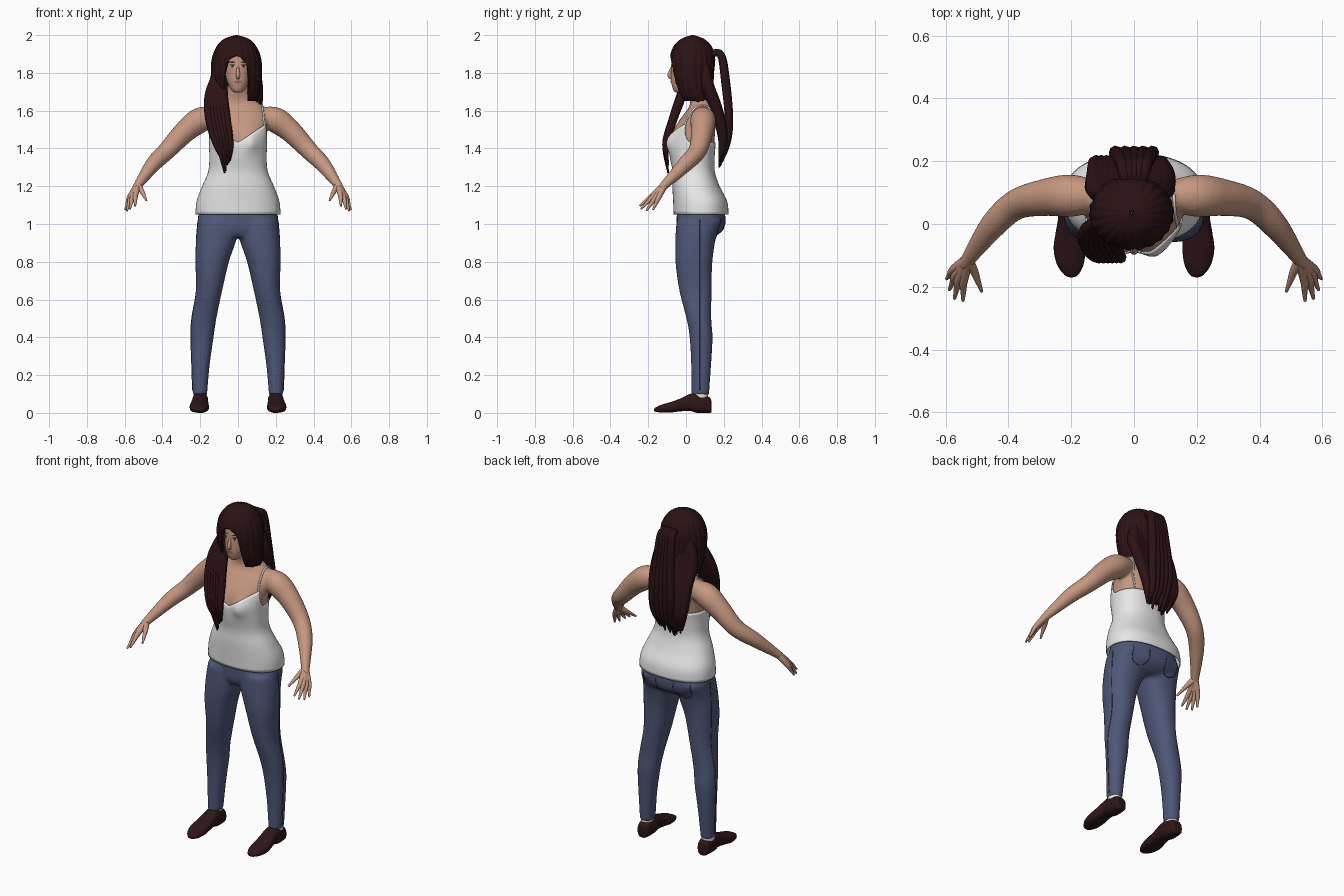
import bpy, bmesh, math, random
from mathutils import Vector
from mathutils.bvhtree import BVHTree

random.seed(4)
cube = bpy.data.objects.get("Cube")
if cube:
    bpy.data.objects.remove(cube, do_unlink=True)


def material(name, *rgb):
    mat = bpy.data.materials.new(name)
    mat.use_nodes = True
    mat.diffuse_color = (*rgb, 1)
    mat.node_tree.nodes["Principled BSDF"].inputs["Base Color"].default_value = (*rgb, 1)
    return mat


SKIN = material("skin", .56, .31, .215)
LIPS = material("lips", .36, .14, .11)
WHITE = material("white cloth", .84, .84, .84)
DENIM = material("denim", .078, .095, .185)
SEAM = material("dark denim", .035, .042, .09)
HAIR = material("dark auburn hair", .024, .006, .007)
SHOE = material("dark leather", .028, .008, .009)
EYE = material("eye white", .6, .57, .54)
IRIS = material("iris", .03, .02, .015)


def spline(rows, steps=6):
    """Smooth rows of numbers with a Catmull-Rom curve."""
    ends = [rows[0], *rows, rows[-1]]
    out = []
    for quad in zip(ends, ends[1:], ends[2:], ends[3:]):
        for k in range(steps):
            t = k / steps
            out.append([b + .5 * t * (c - a + t * (2 * a - 5 * b + 4 * c - d
                        + t * (3 * (b - c) + d - a))) for a, b, c, d in zip(*quad)])
    return out + [list(rows[-1])]


def unit(angle, power):
    """Point on a unit superellipse."""
    c, s = math.cos(angle), math.sin(angle)
    return (math.copysign(abs(c) ** (2 / power), c), math.copysign(abs(s) ** (2 / power), s))


def angles(count):
    return [2 * math.pi * k / count for k in range(count)]


def build(name, shells, mat, capped=True):
    """Skin each list of rings and gather the shells in one object."""
    bm = bmesh.new()
    for rings in shells:
        loops = [[bm.verts.new(p) for p in ring] for ring in rings]
        n = len(loops[0])
        for low, high in zip(loops, loops[1:]):
            for k in range(n):
                bm.faces.new((low[k], low[(k + 1) % n], high[(k + 1) % n], high[k]))
        if capped:
            bm.faces.new(loops[0])
            bm.faces.new(loops[-1])
    bmesh.ops.recalc_face_normals(bm, faces=bm.faces)
    mesh = bpy.data.meshes.new(name)
    bm.to_mesh(mesh)
    bm.free()
    mesh.materials.append(mat)
    mesh.shade_smooth()
    obj = bpy.data.objects.new(name, mesh)
    bpy.context.collection.objects.link(obj)
    return obj


def loft(rows, side=1, power=2.2, count=32):
    """Horizontal rings from rows of x, y, z, x radius, y radius."""
    return [[(side * (x + rx * u), y + ry * v, z)
             for u, v in (unit(a, power) for a in angles(count))]
            for x, y, z, rx, ry in spline(rows)]


def tube(rows, side=1, count=12, steps=6):
    """Round tube along rows of x, y, z, radius."""
    pts = spline(rows, steps)
    rings = []
    for i, (x, y, z, r) in enumerate(pts):
        ahead, behind = pts[min(i + 1, len(pts) - 1)], pts[max(i - 1, 0)]
        tangent = (Vector(ahead[:3]) - Vector(behind[:3])).normalized()
        u = tangent.cross(Vector((.9, .1, .4))).normalized()
        v = tangent.cross(u)
        ring = [Vector((x, y, z)) + r * (math.cos(a) * u + math.sin(a) * v) for a in angles(count)]
        rings.append([(side * p.x, p.y, p.z) for p in ring])
    return rings


def fuse(obj, voxel):
    """Merge overlapping shells into one soft surface."""
    mod = obj.modifiers.new("fuse", "REMESH")
    mod.mode, mod.voxel_size, mod.use_smooth_shade = "VOXEL", voxel, True
    soft = obj.modifiers.new("soften", "SMOOTH")
    soft.factor, soft.iterations = .5, 6


def surface(obj):
    bpy.context.view_layer.update()
    return BVHTree.FromObject(obj, bpy.context.evaluated_depsgraph_get())


def project(tree, origin, direction, lift):
    hit, normal, _, _ = tree.ray_cast(Vector(origin), Vector(direction).normalized())
    return hit - Vector(direction).normalized() * lift if hit else None


# Torso sections: z, y centre, x radius, y radius
TORSO = spline([(1.05, .08, .218, .138), (1.12, .075, .212, .136), (1.2, .053, .183, .118),
                (1.28, .04, .15, .105), (1.36, .033, .145, .112), (1.43, .035, .148, .115),
                (1.5, .045, .155, .11), (1.57, .07, .16, .09), (1.62, .083, .135, .066),
                (1.66, .078, .088, .056), (1.7, .063, .058, .052), (1.78, .05, .054, .052)])
SCALP = spline([(1.62, .07, .1, .075), (1.7, .045, .124, .098), (1.8, .035, .134, .112),
                (1.88, .035, .128, .118), (1.94, .035, .104, .1), (1.98, .035, .065, .06),
                (2, .035, .006, .006)])


def section(rows, z):
    for low, high in zip(rows, rows[1:]):
        if z <= high[0]:
            t = max(0, (z - low[0]) / (high[0] - low[0]))
            return [a + (b - a) * t for a, b in zip(low, high)][1:]
    return rows[-1][1:]


def torso_point(z, angle, lift=0):
    cy, rx, ry = section(TORSO, z)
    u, v = unit(angle, 2.3)
    x, y = (rx + lift) * u, cy + (ry + lift) * v
    if v < 0:
        y -= .025 * math.exp(-((abs(x) - .07) / .045) ** 2 - ((z - 1.43) / .05) ** 2)
    return (x, y, z)


# Skin: torso, neck and arms fused together
arm = [(.12, .09, 1.57, .05), (.2, .09, 1.55, .068), (.28, .085, 1.49, .06),
       (.375, .062, 1.39, .049), (.45, -.005, 1.315, .042), (.53, -.115, 1.205, .024),
       (.54, -.13, 1.19, .022)]
chest = [[torso_point(1.2 + .02 * k, a) for a in angles(48)] for k in range(30)]
body = build("torso_and_arms", [chest, tube(arm, 1, 20), tube(arm, -1, 20)], SKIN)
fuse(body, .009)

# Hands: every finger tube starts at the wrist so the palm fills in
FINGERS = [((.575, -.145, 1.14), (.597, -.175, 1.075)), ((.568, -.162, 1.14), (.588, -.21, 1.07)),
           ((.558, -.175, 1.145), (.572, -.238, 1.08)), ((.543, -.18, 1.15), (.545, -.245, 1.095)),
           ((.51, -.15, 1.175), (.485, -.215, 1.125))]
for side, label in ((1, "left"), (-1, "right")):
    fingers = [tube([(.53, -.115, 1.205, .02), (*knuckle, .014),
                     (*[(a + b) / 2 for a, b in zip(knuckle, tip)], .0095), (*tip, .005)], side, 10)
               for knuckle, tip in FINGERS]
    build(label + "_hand", fingers, SKIN)

# Head and nose
head = build("head", [loft([(0, -.037, 1.695, .015, .015), (0, -.03, 1.708, .034, .037),
                            (0, -.012, 1.75, .056, .066), (0, .008, 1.8, .068, .087),
                            (0, .02, 1.86, .074, .096), (0, .025, 1.92, .068, .09),
                            (0, .025, 1.965, .03, .04)], 1, 2.1, 40)], SKIN)
build("nose", [tube([(0, -.07, 1.84, .005), (0, -.081, 1.81, .009), (0, -.086, 1.785, .012),
                     (0, -.073, 1.772, .009)])], SKIN)
face = surface(head)


def face_patch(name, x, z, width, height, mat, lift):
    """Thin oval plate that follows the face."""
    rings = [[project(face, (x + width * r * math.cos(a), -1, z + height * r * math.sin(a)),
                      (0, 1, 0), lift) for a in angles(20)] for r in (.05, .5, 1)]
    build(name, [rings], mat, False)


for side, label in ((1, "left"), (-1, "right")):
    face_patch(label + "_eye", side * .029, 1.835, .014, .007, EYE, .002)
    face_patch(label + "_iris", side * .029, 1.835, .007, .007, IRIS, .003)
    face_patch(label + "_lashes", side * .03, 1.842, .016, .003, HAIR, .004)
    face_patch(label + "_eyebrow", side * .031, 1.857, .019, .0035, HAIR, .003)
face_patch("lips", 0, 1.752, .022, .008, LIPS, .003)

# Camisole with a sweetheart neckline
def neckline(angle):
    if math.sin(angle) > 0:
        return 1.43
    across = abs(unit(angle, 2.3)[0])
    return 1.43 + .1 * min(across / .9, (1 - across) / .1)


shirt = build("camisole", [[[torso_point(1.05 + (neckline(a) - 1.05) * k / 24, a, .007)
                             for a in angles(96)] for k in range(25)]], WHITE, False)
shirt.modifiers.new("cloth", "SOLIDIFY").thickness = .005
skin_tree = surface(body)
for side, label in ((1, "left"), (-1, "right")):
    path = []
    for k in range(15):
        t = k / 14
        turn = math.radians(162 - 200 * t)
        ray = Vector((0, math.cos(turn), math.sin(turn)))
        hit = project(skin_tree, Vector((side * (.142 - .04 * t), .08, 1.48)) + ray * .5, -ray, .003)
        if hit:
            path.append((*hit, .005))
    build(label + "_strap", [tube(path, 1, 8, 2)], WHITE)

# Jeans: hips and legs fused together
LEG = [(.112, .075, 1.02, .1, .125), (.114, .052, .93, .108, .108), (.137, .042, .8, .089, .098),
       (.153, .05, .65, .07, .086), (.18, .068, .5, .066, .066), (.19, .08, .4, .061, .061),
       (.198, .08, .25, .048, .053), (.202, .075, .09, .038, .047)]
hips = [(0, .06, .93, .12, .09), (0, .075, .97, .2, .124), (0, .08, 1.03, .213, .13),
        (0, .075, 1.1, .2, .12)]
jeans = build("jeans", [loft(hips), loft(LEG), loft(LEG, -1)], DENIM)
fuse(jeans, .011)
denim_tree = surface(jeans)
for side, label in ((1, "left"), (-1, "right")):
    # Outer seam and back pocket stitching
    seam = [project(denim_tree, (side, .075, .12 + .05 * k), (-side, 0, 0), 0) for k in range(19)]
    build(label + "_side_seam", [tube([(*p, .0025) for p in seam if p], 1, 6, 2)], SEAM)
    outline = [(.06, 1.03), (.06, .96), (.105, .935), (.15, .96), (.155, 1.03)]
    stitches = [project(denim_tree, (side * x, 1, z), (0, -1, 0), 0) for x, z in spline(outline, 4)]
    build(label + "_pocket_stitch", [tube([(*p, .0025) for p in stitches if p], 1, 6, 2)], SEAM)
    # Sock showing at the ankle
    build(label + "_sock", [loft([(.202, .075, .07, .034, .042), (.202, .075, .1, .034, .042)],
                                 side)], WHITE)

# Pointed shoes: y, x centre, top, sole, half width
SHOES = [(.135, .2, .05, .005, .015), (.125, .2, .082, 0, .034), (.06, .2, .106, 0, .042),
         (.02, .2, .1, .01, .042), (-.03, .203, .076, .008, .047), (-.08, .205, .058, .002, .051),
         (-.13, .203, .043, .002, .042), (-.162, .2, .028, .006, .022), (-.17, .2, .018, .012, .005)]
for side, label in ((1, "left"), (-1, "right")):
    rings = [[(side * (x + w * u), y, max(0, (top + sole + (top - sole) * v) / 2))
              for u, v in (unit(a, 2.7) for a in angles(28))]
             for y, x, top, sole, w in spline(SHOES)]
    build(label + "_shoe", [rings], SHOE)

# Hair cap, open around the face
def hair_point(angle, t):
    u, v = unit(angle, 2)
    edge = 1.63
    if v < 0:
        x = abs(.13 * u)
        drop = min(1, max(0, (x - .05) / .035))
        edge = max(1.65, 1.89 - 14 * x * x - .2 * drop * drop * (3 - 2 * drop))
    z = edge + (2 - edge) * math.sin(t * math.pi / 2)
    cy, rx, ry = section(SCALP, z)
    ridge = 1 + .018 * math.sin(22 * angle)
    return (-.008 + rx * ridge * u, cy + ry * ridge * v, z)


cap = build("hair_cap", [[[hair_point(a, k / 20) for a in angles(120)] for k in range(21)]], HAIR, False)
cap.modifiers.new("depth", "SOLIDIFY").thickness = .015

# Loose locks: back curtain, gathered tail and the lock over the right shoulder
curtain = []
for k in range(13):
    x = -.12 + .018 * k
    tip = 1.29 + random.uniform(0, .07) + 3 * (x + .01) ** 2
    curtain.append(tube([(x * .6, .09, 1.9, .02), (x, .11, 1.75, .034), (x, .165, 1.6, .032),
                         (x * .9 - .01, .195, 1.45, .025), (x * .7 - .015, .175, tip, .004)], 1, 8))
build("back_hair", curtain, HAIR)
tail = [tube([(x * .5, .13, 1.9, .02), (x * .8, .185, 1.895, .022), (x, .21, 1.75, .024),
              (x * 1.3, .228, 1.55, .022), (x * 1.1, .215, 1.42, .018),
              (x, .18, 1.3 + random.uniform(0, .06), .004)], 1, 8) for x in (-.045, -.022, 0, .022, .045)]
build("gathered_tail", tail, HAIR)
front = []
for k in range(6):
    x = .018 * (k - 2.5)
    front.append(tube([(-.095 + x * .4, .01, 1.8, .02), (-.115 + x * .8, -.025, 1.68, .026),
                       (-.105 + x, -.07, 1.55, .023), (-.078 + x * .8, -.108, 1.42, .018),
                       (-.06 + x * .4, -.095, 1.25 + random.uniform(0, .1), .004)], 1, 8))
build("shoulder_lock", front, HAIR)
